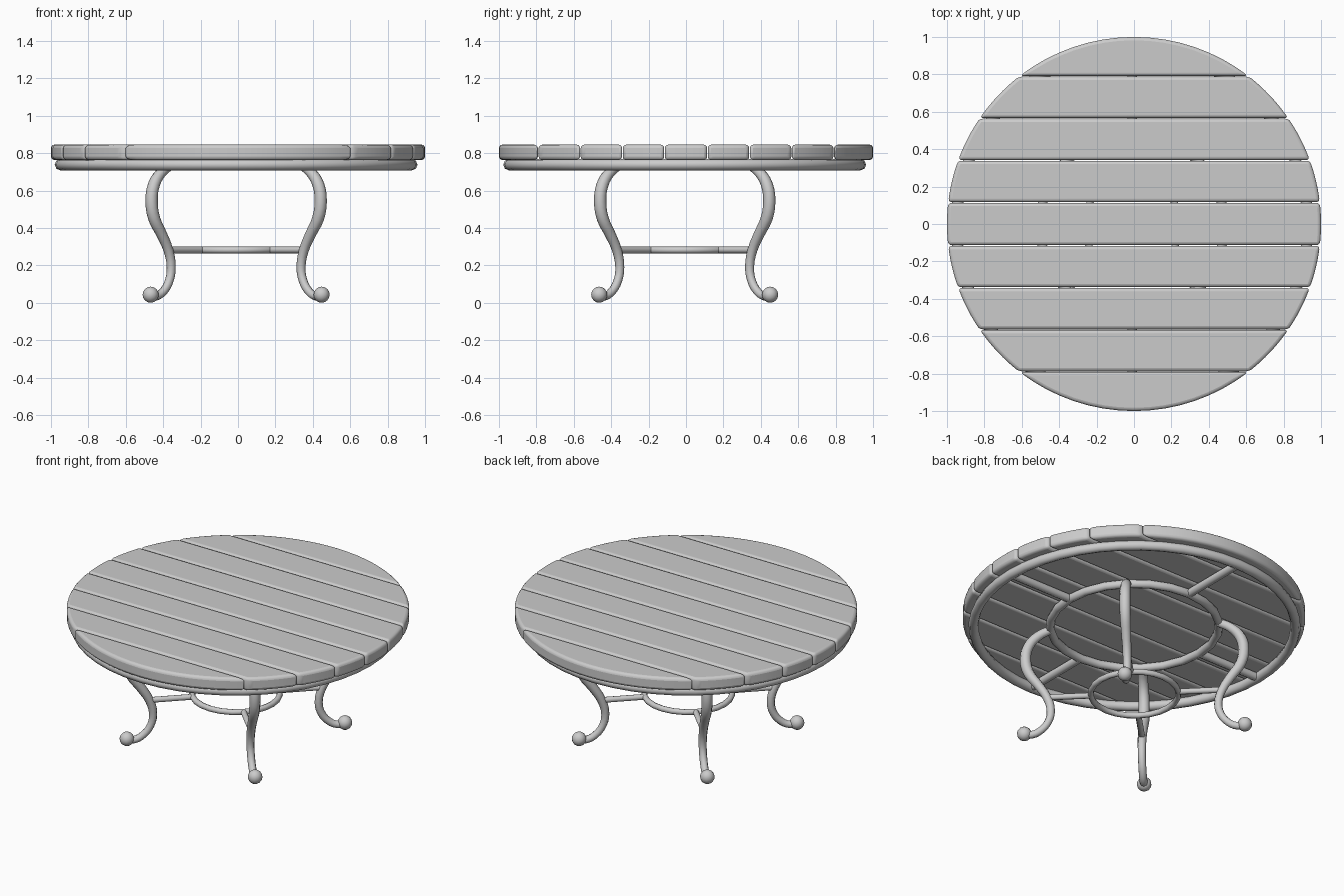
import bpy, bmesh, math
from mathutils import Vector

if "Cube" in bpy.data.objects:
    bpy.data.objects.remove(bpy.data.objects["Cube"])

grey = bpy.data.materials.new("plain grey")
grey.diffuse_color = (0.6, 0.6, 0.6, 1)
grey.use_nodes = True
grey.node_tree.nodes["Principled BSDF"].inputs["Base Color"].default_value = grey.diffuse_color

# the metal frame sits very slightly off the centre of the top
FRAME = Vector((-0.01, -0.007, 0))


def finish(obj, name, angle=60):
    obj.name = name
    obj.data.materials.clear()
    obj.data.materials.append(grey)
    bpy.ops.object.select_all(action='DESELECT')
    obj.select_set(True)
    bpy.context.view_layer.objects.active = obj
    bpy.ops.object.shade_smooth_by_angle(angle=math.radians(angle))
    return obj


def tube(name, points, radii, smooth_path=False):
    """Round bar along a path, with a radius per point."""
    curve = bpy.data.curves.new(name, 'CURVE')
    curve.dimensions = '3D'
    curve.bevel_depth = 1.0
    curve.bevel_resolution = 2
    curve.resolution_u = 3
    curve.use_fill_caps = True
    if smooth_path:
        spline = curve.splines.new('BEZIER')
        spline.bezier_points.add(len(points) - 1)
        for bp, p, r in zip(spline.bezier_points, points, radii):
            bp.co = p
            bp.radius = r
            bp.handle_left_type = bp.handle_right_type = 'AUTO'
    else:
        spline = curve.splines.new('POLY')
        spline.points.add(len(points) - 1)
        for sp, p, r in zip(spline.points, points, radii):
            sp.co = (*p, 1)
            sp.radius = r
    obj = bpy.data.objects.new(name, curve)
    bpy.context.collection.objects.link(obj)
    bpy.ops.object.select_all(action='DESELECT')
    obj.select_set(True)
    bpy.context.view_layer.objects.active = obj
    bpy.ops.object.convert(target='MESH')
    return finish(bpy.context.view_layer.objects.active, name)


def ring(name, radius, thickness, z, segments):
    bpy.ops.mesh.primitive_torus_add(
        location=FRAME + Vector((0, 0, z)), major_radius=radius,
        minor_radius=thickness, major_segments=segments, minor_segments=8)
    finish(bpy.context.object, name)


def polar(radius, angle, z):
    return FRAME + Vector((radius * math.cos(angle), radius * math.sin(angle), z))


def plank(name, y0, y1, z0=0.763, z1=0.845, steps=8):
    """Strip of a round disc between y0 and y1, with softened edges."""
    a0, a1 = math.asin(y0), math.asin(y1)
    angles = [a0 + (a1 - a0) * i / steps for i in range(steps + 1)]
    right = [(math.cos(a), math.sin(a)) for a in angles]
    left = [(-x, y) for x, y in reversed(right)]
    outline = []
    for p in right + left:
        if not outline or math.dist(p, outline[-1]) > 1e-4:
            outline.append(p)
    if math.dist(outline[0], outline[-1]) < 1e-4:
        outline.pop()
    bm = bmesh.new()
    base = bm.faces.new([bm.verts.new((x, y, z0)) for x, y in outline])
    top = bmesh.ops.extrude_face_region(bm, geom=[base])
    verts = [g for g in top["geom"] if isinstance(g, bmesh.types.BMVert)]
    bmesh.ops.translate(bm, verts=verts, vec=(0, 0, z1 - z0))
    bmesh.ops.recalc_face_normals(bm, faces=bm.faces)
    mesh = bpy.data.meshes.new(name)
    bm.to_mesh(mesh)
    bm.free()
    obj = bpy.data.objects.new(name, mesh)
    bpy.context.collection.objects.link(obj)
    bevel = obj.modifiers.new("soft edges", 'BEVEL')
    bevel.width = 0.018
    bevel.segments = 3
    bevel.limit_method = 'ANGLE'
    bevel.angle_limit = math.radians(35)
    finish(obj, name)


# Table top: nine planks
cuts = [-1, -0.79, -0.565, -0.34, -0.115, 0.115, 0.34, 0.565, 0.79, 1]
for i, (y0, y1) in enumerate(zip(cuts, cuts[1:])):
    plank(f"plank_{i + 1}", max(y0 + 0.002, -1) if i else -1,
          y1 - 0.002 if i < 8 else 1)

# Rings under the top and between the legs
ring("outer_ring", 0.94, 0.03, 0.738, 48)
ring("inner_ring", 0.494, 0.026, 0.738, 24)
ring("lower_ring", 0.257, 0.018, 0.282, 24)

# Upper spokes joining the inner and outer rings
for i in range(4):
    a = i * math.pi / 2
    tube(f"upper_spoke_{i + 1}", [polar(0.494, a, 0.738), polar(0.94, a, 0.738)],
         [0.025, 0.025])

# Curved legs on the diagonals: (sideways offset, height, thickness)
profile = [(0.35, 0.735, 0.026), (0.40, 0.697, 0.029), (0.44, 0.63, 0.032),
           (0.452, 0.54, 0.033), (0.438, 0.45, 0.032), (0.40, 0.37, 0.029),
           (0.362, 0.28, 0.026), (0.347, 0.19, 0.024), (0.357, 0.12, 0.023),
           (0.388, 0.062, 0.023), (0.425, 0.035, 0.023), (0.455, 0.038, 0.023)]
for i in range(4):
    a = math.pi / 4 + i * math.pi / 2
    tube(f"leg_{i + 1}", [polar(d * math.sqrt(2), a, z) for d, z, r in profile],
         [r for d, z, r in profile], smooth_path=True)
    # Ball foot
    bpy.ops.mesh.primitive_uv_sphere_add(
        segments=12, ring_count=8, radius=0.043,
        location=polar(0.457 * math.sqrt(2), a, 0.043))
    finish(bpy.context.object, f"ball_foot_{i + 1}")
    # Lower spoke from the small ring to the leg
    tube(f"lower_spoke_{i + 1}", [polar(0.257, a, 0.282), polar(0.51, a, 0.282)],
         [0.018, 0.018])
